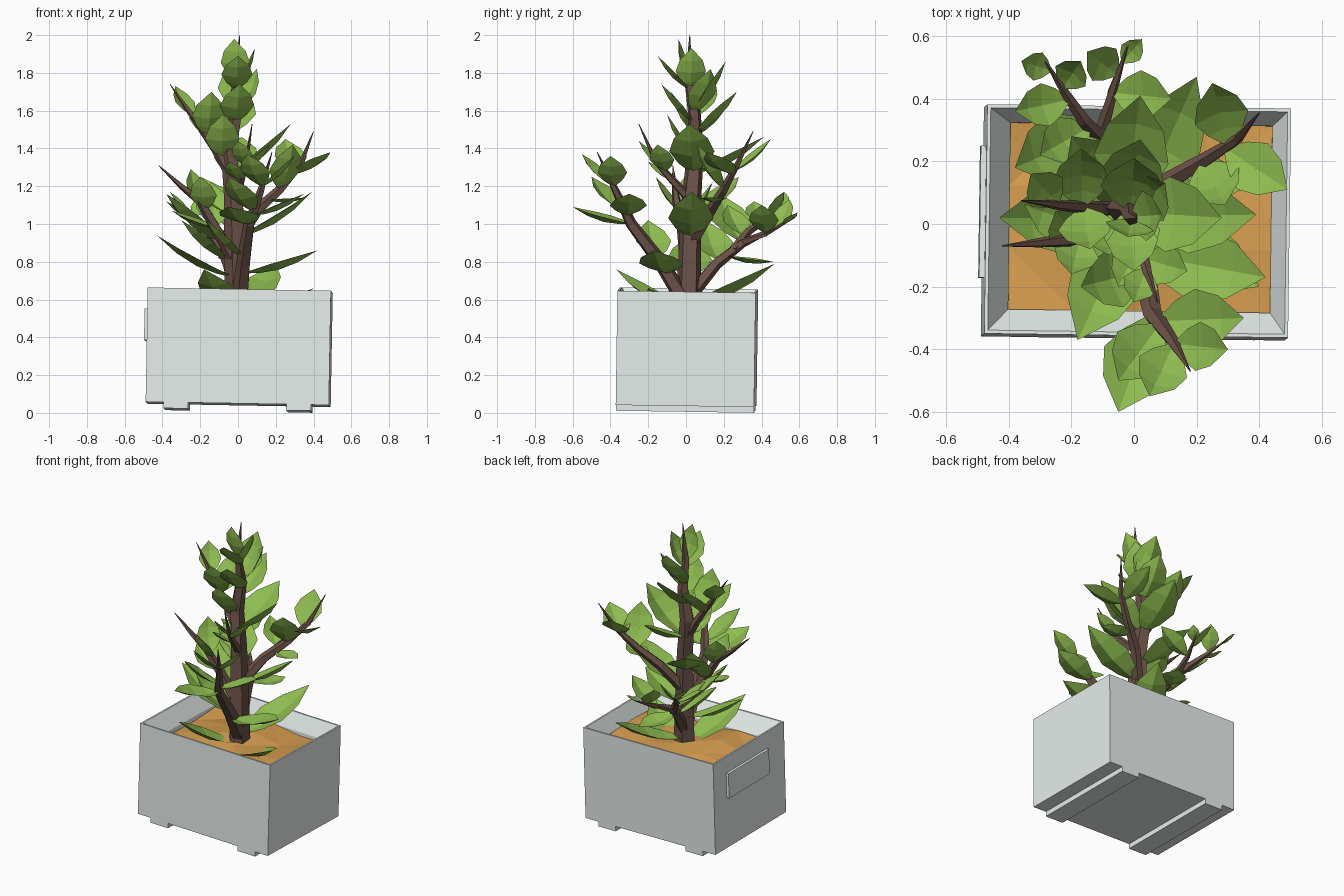
import bpy, bmesh, math
from mathutils import Vector, Euler

if "Cube" in bpy.data.objects:
    bpy.data.objects.remove(bpy.data.objects["Cube"])


def material(name, rgb):
    m = bpy.data.materials.new(name)
    m.diffuse_color = (*rgb, 1)
    m.use_nodes = True
    m.node_tree.nodes["Principled BSDF"].inputs["Base Color"].default_value = m.diffuse_color
    return m


GREEN = material("leaf_green", (0.27, 0.50, 0.08))
BARK = material("bark_brown", (0.15, 0.085, 0.065))
EARTH = material("soil_orange", (0.68, 0.34, 0.08))
PALE = material("pale_grey", (0.80, 0.86, 0.84))
TILT = Euler((-0.015, 0.018, -0.014))


def make(name, bm, mat):
    me = bpy.data.meshes.new(name)
    bm.to_mesh(me)
    bm.free()
    ob = bpy.data.objects.new(name, me)
    bpy.context.collection.objects.link(ob)
    me.materials.append(mat)
    return ob


def box(name, x0, x1, y0, y1, z0, z1):
    bm = bmesh.new()
    bmesh.ops.create_cube(bm, size=1)
    for v in bm.verts:
        v.co = ((x0 + x1) / 2 + v.co.x * (x1 - x0),
                (y0 + y1) / 2 + v.co.y * (y1 - y0),
                (z0 + z1) / 2 + v.co.z * (z1 - z0))
    ob = make(name, bm, PALE)
    ob.rotation_euler = TILT
    return ob


def bridge(bm, a, b):
    n = len(a)
    for i in range(n):
        bm.faces.new((a[i], a[(i + 1) % n], b[(i + 1) % n], b[i]))


# Crate: outer shell, thin lip, sloping inner rim and hidden floor
bm = bmesh.new()
rings = []
for hx, hy, z, dx, dy in [(0.485, 0.366, 0.045, 0, 0), (0.485, 0.366, 0.65, 0, 0),
                          (0.474, 0.355, 0.65, 0, 0), (0.418, 0.298, 0.55, 0.01, 0.012),
                          (0.418, 0.298, 0.49, 0.01, 0.012)]:
    rings.append([bm.verts.new((dx + sx * hx, dy + sy * hy, z))
                  for sx, sy in ((-1, -1), (1, -1), (1, 1), (-1, 1))])
for a, b in zip(rings, rings[1:]):
    bridge(bm, a, b)
bm.faces.new(rings[0][::-1])
bm.faces.new(rings[-1])
make("planter_box", bm, PALE).rotation_euler = TILT

# Runners underneath and plate on the left wall
for s, side in ((-1, "left"), (1, "right")):
    box("runner_" + side, s * 0.325 - 0.065, s * 0.325 + 0.065, -0.366, 0.366, 0.013, 0.05)
box("side_plate", -0.502, -0.48, -0.185, 0.235, 0.375, 0.54)

# Soil: low faceted mound
bm = bmesh.new()
bmesh.ops.create_grid(bm, x_segments=4, y_segments=3, size=1)
for i, v in enumerate(bm.verts):
    x, y = v.co.x, v.co.y
    h = 0.535 + 0.02 * (1 - x * x) * (1 - y * y) + 0.018 * math.sin(i * 2.3)
    v.co = (0.01 + 0.418 * x, 0.012 + 0.298 * y, h)
bmesh.ops.triangulate(bm, faces=bm.faces[:])
make("soil", bm, EARTH).rotation_euler = TILT


# Trunk and branches: tapering five-sided tubes
def tube(name, pts, r0, r1=0.002, power=0.65):
    bm = bmesh.new()
    pts = [Vector(p) for p in pts]
    n = len(pts)
    prev = None
    for k, p in enumerate(pts):
        d = (pts[min(k + 1, n - 1)] - pts[max(k - 1, 0)]).normalized()
        u = d.cross(Vector((0, 1, 0.1))).normalized()
        w = d.cross(u)
        r = r1 + (r0 - r1) * (1 - k / (n - 1)) ** power
        ring = [bm.verts.new(p + r * (math.cos(a) * u + math.sin(a) * w))
                for a in (math.tau * j / 5 for j in range(5))]
        if prev:
            bridge(bm, prev, ring)
        else:
            bm.faces.new(ring[::-1])
        prev = ring
    bm.faces.new(prev)
    bmesh.ops.recalc_face_normals(bm, faces=bm.faces[:])
    make(name, bm, BARK)


# Leaf: folded ovate blade, sagging between base and tip
def leaf(bm, base, tip):
    d = tip - base
    length = d.length
    side = d.cross(Vector((0, 0, 1))).normalized()
    up = side.cross(d).normalized()
    wide = min(0.33 * length, 0.12)
    rows = []
    for t, w in ((0, 0.06), (0.22, 0.65), (0.45, 1), (0.72, 0.75), (1, 0)):
        mid = base + d * t - up * 0.09 * length * math.sin(math.pi * t)
        if w == 0:
            rows.append([bm.verts.new(mid)] * 3)
        else:
            rows.append([bm.verts.new(mid + side * s * w * wide + up * abs(s) * w * wide * 0.3)
                         for s in (-1, 0, 1)])
    for a, b in zip(rows, rows[1:]):
        for j in (0, 1):
            quad = list(dict.fromkeys((a[j], a[j + 1], b[j + 1], b[j])))
            bm.faces.new(quad)


# Each leaf tip is joined to the part of its branch just below it
def foliage(name, path, tips):
    path = [Vector(p) for p in path]
    samples = [a.lerp(b, i / 8) for a, b in zip(path, path[1:]) for i in range(9)]
    bm = bmesh.new()
    for t in tips:
        t = Vector(t)
        root = min(samples, key=lambda p: (p - t + Vector((0, 0, 0.22))).length)
        leaf(bm, root, t)
    make(name, bm, GREEN)


def limb(name, radius, path, tips):
    tube(name, path, radius)
    foliage(name + "_leaves", path, tips)


limb("trunk", 0.07,
     [(0, 0.01, 0.48), (-0.01, 0.02, 0.85), (-0.02, 0.03, 1.15), (-0.045, 0.05, 1.38),
      (-0.01, 0.045, 1.58), (-0.01, 0.015, 1.75), (0.01, 0.02, 2.0)],
     [(0, -0.15, 1.89), (0.01, -0.13, 1.74), (0.1, 0.13, 1.82), (0.09, 0.03, 1.93),
      (-0.02, -0.04, 1.98), (0.02, 0.41, 1.46), (0.28, 0.02, 1.53), (0.0, 0.21, 1.86),
      (0.39, 0.03, 1.17), (-0.43, 0.02, 0.94), (-0.18, -0.37, 0.76), (0.4, -0.2, 0.66),
      (-0.2, 0.28, 1.25), (0.2, 0.47, 0.79), (0.02, 0.27, 1.7)])

limb("right_branch", 0.038,
     [(-0.01, 0.03, 0.9), (0.1, 0.13, 1.07), (0.22, 0.2, 1.18), (0.33, 0.27, 1.31),
      (0.40, 0.355, 1.49)],
     [(0.49, 0.11, 1.38), (0.25, 0.45, 1.45), (0.29, 0.06, 1.42), (0.36, 0.12, 1.14)])

limb("front_branch", 0.048,
     [(0.01, 0, 0.58), (0.03, -0.13, 0.79), (0.06, -0.29, 1.0), (0.12, -0.37, 1.17),
      (0.18, -0.47, 1.38)],
     [(0.42, -0.17, 0.86), (-0.05, -0.6, 1.09), (0.05, -0.55, 1.37), (0.3, -0.4, 1.36),
      (-0.05, -0.5, 1.25), (0.35, -0.3, 1.16), (-0.17, -0.2, 1.02)])

limb("left_branch", 0.036,
     [(-0.01, 0, 0.8), (-0.12, -0.02, 0.98), (-0.2, -0.05, 1.12), (-0.3, -0.06, 1.2),
      (-0.42, -0.07, 1.31)],
     [(-0.25, 0.04, 1.29), (-0.2, -0.16, 1.25), (-0.35, 0.06, 1.07), (-0.14, 0.14, 1.22)])

limb("upper_left_branch", 0.032,
     [(-0.03, 0.04, 1.25), (-0.12, 0.05, 1.4), (-0.24, 0.06, 1.57), (-0.36, 0.075, 1.74)],
     [(-0.14, -0.08, 1.7), (-0.17, 0.24, 1.67), (-0.08, -0.1, 1.58), (-0.33, 0.16, 1.73)])

limb("upper_front_branch", 0.027,
     [(-0.01, 0.03, 1.12), (0.02, -0.08, 1.24), (0.045, -0.16, 1.33), (0.075, -0.25, 1.53)],
     [(0.0, -0.25, 1.44), (0.17, -0.15, 1.42), (-0.05, -0.2, 1.33)])

limb("back_branch", 0.038,
     [(0, 0.02, 0.62), (-0.05, 0.16, 0.79), (-0.1, 0.3, 0.9), (-0.07, 0.42, 0.95),
      (-0.02, 0.57, 1.03)],
     [(-0.15, 0.55, 1.13), (0.025, 0.59, 1.06), (0.03, 0.46, 0.8), (0.12, 0.4, 1.1),
      (-0.38, 0.18, 1.16), (-0.3, 0.1, 1.02)])

limb("back_left_branch", 0.028,
     [(-0.08, 0.25, 0.86), (-0.16, 0.33, 0.96), (-0.22, 0.42, 1.02), (-0.29, 0.53, 1.1)],
     [(-0.38, 0.36, 1.12), (-0.36, 0.52, 1.17), (-0.17, 0.52, 1.17), (-0.3, 0.22, 1.1)])
